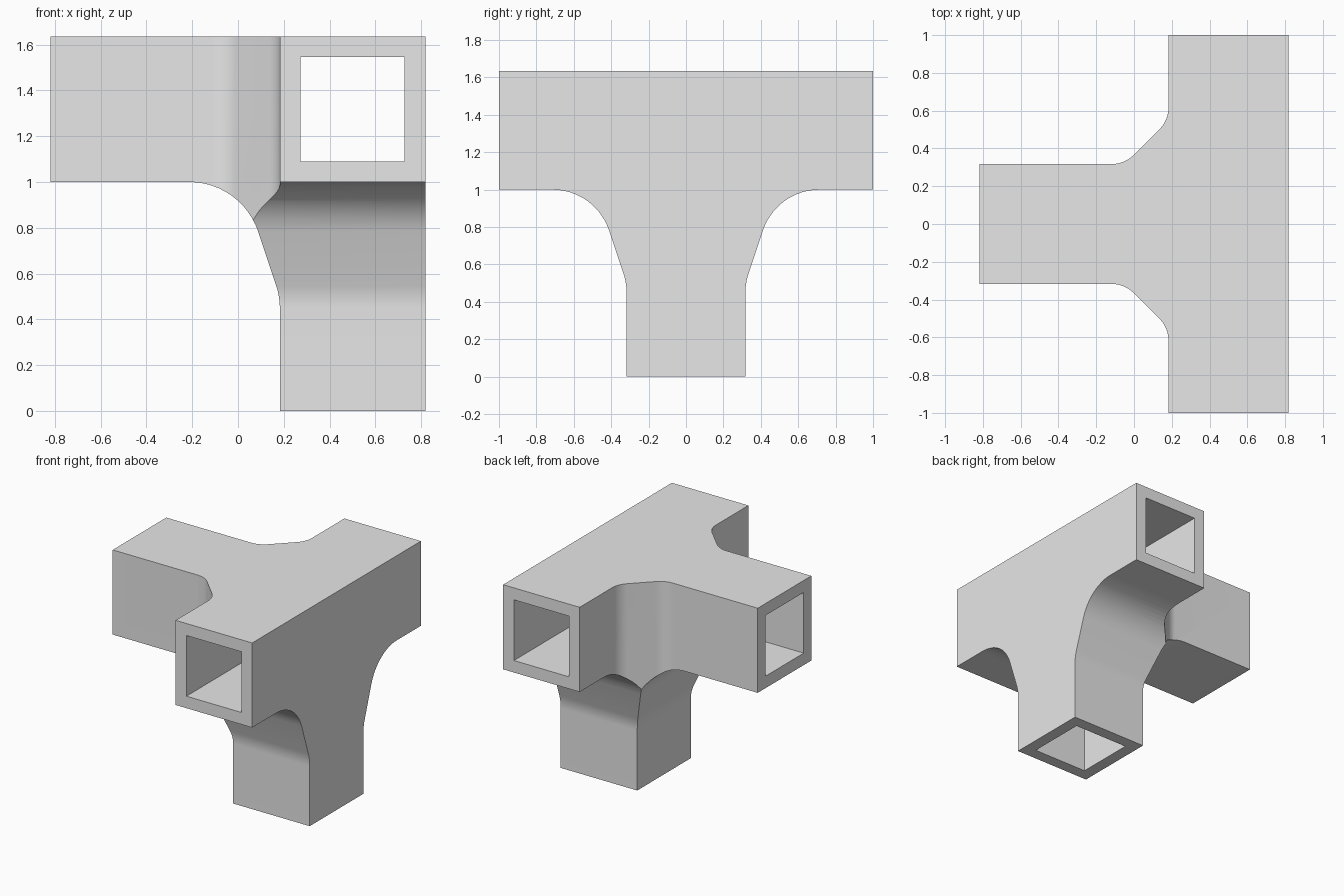
import bpy, bmesh, math
from mathutils import Vector

old = bpy.data.objects.get("Cube")
if old:
    bpy.data.objects.remove(old, do_unlink=True)

HALF = 0.3175           # half width of each square tube
BORE = 0.2275           # half width of each square bore
MID_X, MID_Z = 0.5, 1.3175
END_X, TOP = 0.8175, 1.635
FAR = 1.4               # overshoot for the intersecting solids

grey = bpy.data.materials.new("grey")
grey.use_nodes = True
grey.diffuse_color = (0.8, 0.8, 0.8, 1)
grey.node_tree.nodes["Principled BSDF"].inputs["Base Color"].default_value = (0.8, 0.8, 0.8, 1)


def rounded(corners, steps=12):
    """Round each (u, v, radius) corner of a closed outline."""
    out = []
    for i, (u, v, r) in enumerate(corners):
        p = Vector((u, v))
        if not r:
            out.append(p)
            continue
        a = (Vector(corners[i - 1][:2]) - p).normalized()
        b = (Vector(corners[(i + 1) % len(corners)][:2]) - p).normalized()
        half = a.angle(b) / 2
        centre = p + (a + b).normalized() * (r / math.sin(half))
        reach = r / math.tan(half)
        start, end = p + a * reach - centre, p + b * reach - centre
        sweep = start.angle(end)
        for k in range(steps + 1):
            t = k / steps
            out.append(centre + (start * math.sin((1 - t) * sweep)
                                 + end * math.sin(t * sweep)) / math.sin(sweep))
    return out


def prism(name, outline, place, low, high):
    """Extrude an outline; place(u, v, w) maps it to model space."""
    bm = bmesh.new()
    face = bm.faces.new([bm.verts.new(place(p.x, p.y, low)) for p in outline])
    grown = bmesh.ops.extrude_face_region(bm, geom=[face])["geom"]
    shift = Vector(place(0, 0, high)) - Vector(place(0, 0, low))
    bmesh.ops.translate(bm, vec=shift, verts=[g for g in grown if isinstance(g, bmesh.types.BMVert)])
    bmesh.ops.recalc_face_normals(bm, faces=bm.faces)
    mesh = bpy.data.meshes.new(name)
    bm.to_mesh(mesh)
    bm.free()
    mesh.materials.append(grey)
    obj = bpy.data.objects.new(name, mesh)
    bpy.context.collection.objects.link(obj)
    return obj


def combine(obj, tool, operation):
    mod = obj.modifiers.new("combine", "BOOLEAN")
    mod.operation, mod.solver, mod.object = operation, "EXACT", tool
    graph = bpy.context.evaluated_depsgraph_get()
    mesh = bpy.data.meshes.new_from_object(obj.evaluated_get(graph))
    obj.modifiers.clear()
    obj.data = mesh
    bpy.data.objects.remove(tool, do_unlink=True)


def box_outline(u, v):
    return [Vector((u + a * BORE, v + b * BORE)) for a, b in ((-1, -1), (1, -1), (1, 1), (-1, 1))]


def along_x(u, v, w): return (w, u, v)
def along_y(u, v, w): return (u, w, v)
def along_z(u, v, w): return (u, v, w)


# Plan outline: long tube with a side arm and chamfered, softened corners
edge = MID_X - HALF
side = [(-END_X, HALF, 0), (-0.05, HALF, 0.16), (edge, 0.55, 0.16), (edge, 1, 0), (END_X, 1, 0)]
plan = side + [(x, -y, r) for x, y, r in reversed(side)]
body = prism("three_way_tube_connector", rounded(plan), along_z, -FAR, FAR * 2)

# Side outline: flared post below the side arm
bend = [(HALF, 0.5, HALF), (0.484, 1, HALF)]
flare = [(MID_X - d, z, r) for d, z, r in reversed(bend)]
elbow = [(-FAR, 1, 0)] + flare + [(edge, 0, 0), (FAR, 0, 0), (FAR, TOP, 0), (-FAR, TOP, 0)]
combine(body, prism("elbow_tool", rounded(elbow), along_y, -FAR, FAR), "INTERSECT")

# End outline: post flared both ways into the long tube
leg = [(HALF, -FAR, 0)] + bend + [(FAR, 1, 0), (FAR, FAR * 2, 0)]
tee = leg + [(-y, z, r) for y, z, r in reversed(leg)]
combine(body, prism("tee_tool", rounded(tee), along_x, -FAR, FAR), "INTERSECT")

# Square bores meeting at the junction
combine(body, prism("long_bore", box_outline(MID_X, MID_Z), along_y, -FAR, FAR), "DIFFERENCE")
combine(body, prism("arm_bore", box_outline(0, MID_Z), along_x, -FAR, MID_X), "DIFFERENCE")
combine(body, prism("post_bore", box_outline(MID_X, 0), along_z, -FAR, MID_Z), "DIFFERENCE")

# Smooth flares, crisp edges
bpy.context.view_layer.update()
bpy.ops.object.select_all(action="DESELECT")
body.select_set(True)
bpy.context.view_layer.objects.active = body
bpy.ops.object.shade_smooth_by_angle(angle=math.radians(25))
